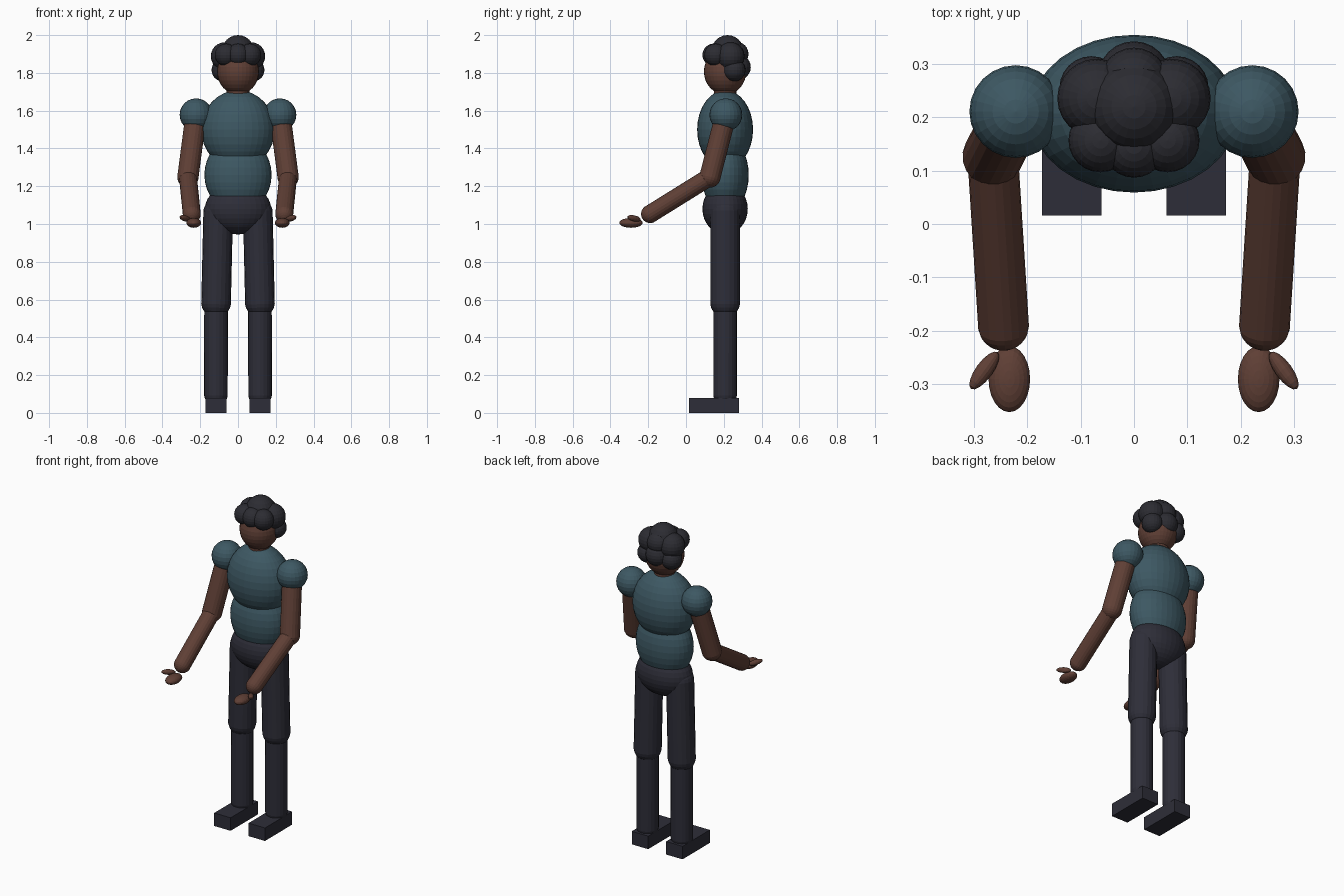
import bpy, bmesh
from mathutils import Vector, Matrix

cube = bpy.data.objects.get("Cube")
if cube:
    bpy.data.objects.remove(cube, do_unlink=True)


def material(name, rgb):
    m = bpy.data.materials.new(name)
    m.use_nodes = True
    m.diffuse_color = (*rgb, 1)
    m.node_tree.nodes["Principled BSDF"].inputs["Base Color"].default_value = (*rgb, 1)
    return m


SHIRT = material("teal shirt", (0.047, 0.098, 0.125))
SKIN = material("brown skin", (0.115, 0.050, 0.036))
TROUSERS = material("dark trousers", (0.027, 0.027, 0.040))
HAIR = material("dark hair", (0.025, 0.025, 0.032))
Y = 0.207  # depth of the body axis


def finish(name, bm, mat):
    mesh = bpy.data.meshes.new(name)
    bm.to_mesh(mesh)
    bm.free()
    mesh.materials.append(mat)
    ob = bpy.data.objects.new(name, mesh)
    bpy.context.collection.objects.link(ob)
    return ob


def ellipsoid(name, centre, radii, mat, turn=None, segs=32):
    bm = bmesh.new()
    m = Matrix.Translation(centre) @ (turn or Matrix()) @ Matrix.Diagonal((*radii, 1))
    bmesh.ops.create_uvsphere(bm, u_segments=segs, v_segments=segs // 2, radius=1, matrix=m)
    return finish(name, bm, mat)


def ball(name, centre, r, mat):
    return ellipsoid(name, centre, (r, r, r), mat, segs=24)


def capsule(name, a, b, r, mat):
    """Round-ended limb from joint a to joint b."""
    a, b = Vector(a), Vector(b)
    axis = b - a
    bm = bmesh.new()
    bmesh.ops.create_uvsphere(bm, u_segments=20, v_segments=13, radius=r)
    for v in bm.verts:
        if v.co.z > 0:
            v.co.z += axis.length
    turn = axis.to_track_quat("Z", "Y").to_matrix().to_4x4()
    bm.transform(Matrix.Translation(a) @ turn)
    return finish(name, bm, mat)


# Torso
ellipsoid("chest", (0, Y, 1.50), (0.195, 0.148, 0.208), SHIRT)
ellipsoid("belly", (0, Y, 1.26), (0.178, 0.125, 0.20), SHIRT)
ellipsoid("pelvis", (0, Y, 1.08), (0.175, 0.12, 0.135), TROUSERS)

# Head and neck
capsule("neck", (0, Y, 1.62), (0, Y, 1.73), 0.06, SKIN)
ellipsoid("head", (0, Y, 1.807), (0.11, 0.112, 0.122), SKIN)

# Curls along the middle of the head
ball("hair_crown", (0, 0.22, 1.915), 0.085, HAIR)
ball("hair_fringe", (0, 0.147, 1.895), 0.06, HAIR)
ball("hair_back_upper", (0, 0.266, 1.90), 0.065, HAIR)
ball("hair_back_lower", (0, 0.275, 1.83), 0.068, HAIR)

for side, s in (("left", 1), ("right", -1)):
    # Curls on each side
    ball(side + "_hair_side", (s * 0.07, 0.236, 1.888), 0.074, HAIR)
    ball(side + "_hair_front", (s * 0.063, 0.157, 1.895), 0.06, HAIR)
    ball(side + "_hair_lower", (s * 0.08, 0.255, 1.815), 0.06, HAIR)

    # Arm
    shoulder = (s * 0.222, 0.211, 1.578)
    elbow = (s * 0.265, 0.127, 1.25)
    wrist = (s * 0.245, -0.19, 1.053)
    ball(side + "_sleeve", shoulder, 0.087, SHIRT)
    capsule(side + "_upper_arm", shoulder, elbow, 0.057, SKIN)
    capsule(side + "_forearm", elbow, wrist, 0.048, SKIN)

    # Hand with thumb pointing outwards
    ellipsoid(side + "_hand", (s * 0.234, -0.291, 1.006), (0.039, 0.062, 0.026), SKIN, segs=24)
    aim = Vector((s * 0.04, -0.055, 0.012)).to_track_quat("Z", "Y").to_matrix().to_4x4()
    ellipsoid(side + "_thumb", (s * 0.281, -0.275, 1.03), (0.016, 0.016, 0.043), SKIN, aim, 16)

    # Leg
    hip = (s * 0.105, Y, 1.06)
    knee = (s * 0.116, Y, 0.585)
    ankle = (s * 0.117, Y, 0.10)
    capsule(side + "_thigh", hip, knee, 0.079, TROUSERS)
    capsule(side + "_shin", knee, ankle, 0.063, TROUSERS)

    # Shoe
    bm = bmesh.new()
    bmesh.ops.create_cube(bm, size=1, matrix=Matrix.Translation((s * 0.117, 0.148, 0.04))
                          @ Matrix.Diagonal((0.112, 0.265, 0.08, 1)))
    finish(side + "_shoe", bm, TROUSERS)
